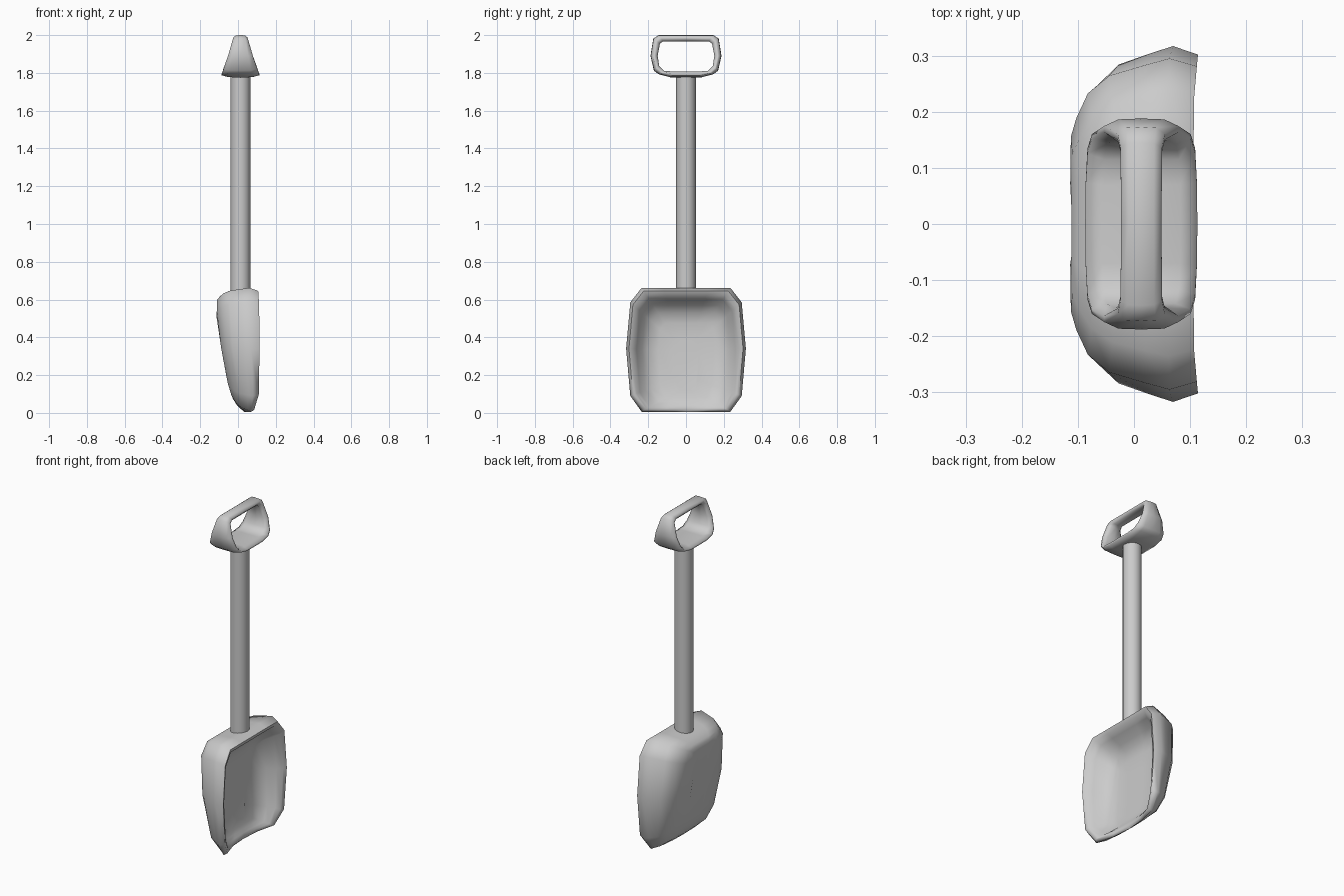
import bpy, bmesh, math

if "Cube" in bpy.data.objects:
    bpy.data.objects.remove(bpy.data.objects["Cube"])

CX = 0.013  # x of the shaft and grip axis


def loft(name, rings, closed):
    """Skin a list of equal-length point rings; close into a loop or cap the ends."""
    bm = bmesh.new()
    vs = [[bm.verts.new(p) for p in r] for r in rings]
    n, m = len(vs), len(vs[0])
    for i in range(n if closed else n - 1):
        a, b = vs[i], vs[(i + 1) % n]
        for j in range(m):
            k = (j + 1) % m
            bm.faces.new((a[j], a[k], b[k], b[j]))
    if not closed:
        bm.faces.new(vs[0])
        bm.faces.new(vs[-1])
    bmesh.ops.recalc_face_normals(bm, faces=bm.faces)
    me = bpy.data.meshes.new(name)
    bm.to_mesh(me)
    bm.free()
    ob = bpy.data.objects.new(name, me)
    bpy.context.collection.objects.link(ob)
    smooth(ob, 80)
    return ob


def smooth(ob, angle):
    bpy.ops.object.select_all(action='DESELECT')
    ob.select_set(True)
    bpy.context.view_layer.objects.active = ob
    bpy.ops.object.shade_smooth_by_angle(angle=math.radians(angle))


def interp(pts, t):
    for (a, x), (b, y) in zip(pts, pts[1:]):
        if t <= b:
            return x + (y - x) * (t - a) / (b - a)
    return pts[-1][1]


# Blade: half rim outline (y, z, x), mirrored in y
half = [(0, .662, .106), (.12, .662, .106), (.235, .662, .107), (.295, .585, .112),
        (.317, .34, .114), (.295, .09, .11), (.235, .006, .085),
        (.12, .004, .05), (0, .004, .04)]
rim = half + [(-y, z, x) for y, z, x in reversed(half[1:-1])]
# Blade back profile, x at height z, and the wall thickness at height z
back = [(0, .02), (.02, 0), (.06, -.025), (.16, -.055), (.3, -.082),
        (.5, -.114), (.6, -.11), (.67, -.095)]
wall = [(0, .05), (.15, .055), (.35, .075), (.55, .1), (.67, .11)]


def blade_ring(inset, depth, top, bottom, inside):
    """Rim outline moved inwards and pushed towards the back of the scoop."""
    ring = []
    for y, z, x in rim:
        s = top if z > .335 else bottom
        y2 = y * (1 - inset / .317)
        z2 = .335 + (z - .335) * (1 - inset * s / .328)
        floor = interp(back, z2) + (interp(wall, z2) if inside else 0)
        ring.append((x + depth * (floor - x), y2, z2))
    return ring


inner = [(.25, 1), (.17, 1), (.12, .93), (.085, .7), (.055, .33), (.036, .08)]
outer = [(.015, 0), (0, .22), (.013, .42), (.033, .7), (.067, .87),
         (.115, .96), (.15, 1), (.24, 1)]
loft("scoop_blade",
     [blade_ring(i, d, 1.1, .45, True) for i, d in inner] +
     [blade_ring(i, d, 1.1 if d == 0 else .42, .6, False) for i, d in outer], False)

# Shaft
bpy.ops.mesh.primitive_cylinder_add(vertices=16, radius=.052, depth=1.17,
                                    location=(CX, 0, 1.21))
shaft = bpy.context.object
shaft.name = "shaft"
smooth(shaft, 40)

# Grip: stations (outer y, outer z, inner y, inner z, half width), mirrored in y
st = [(0, 2.0, 0, 1.967, .036), (.145, 2.0, .12, 1.967, .037),
      (.173, 1.982, .138, 1.955, .042), (.188, 1.89, .15, 1.89, .066),
      (.17, 1.812, .142, 1.838, .088), (.145, 1.793, .115, 1.81, .096),
      (.08, 1.776, .07, 1.808, .099), (0, 1.776, 0, 1.808, .1)]
st += [(-a, b, -c, d, w) for a, b, c, d, w in reversed(st[1:-1])]
section = [(-1, .35), (-.62, .04), (0, 0), (.62, .04), (1, .35),
           (1, .65), (.7, 1), (0, 1), (-.7, 1), (-1, .65)]
loft("grip", [[(CX + u * w, a + (c - a) * t, b + (d - b) * t) for u, t in section]
              for a, b, c, d, w in st], True)
